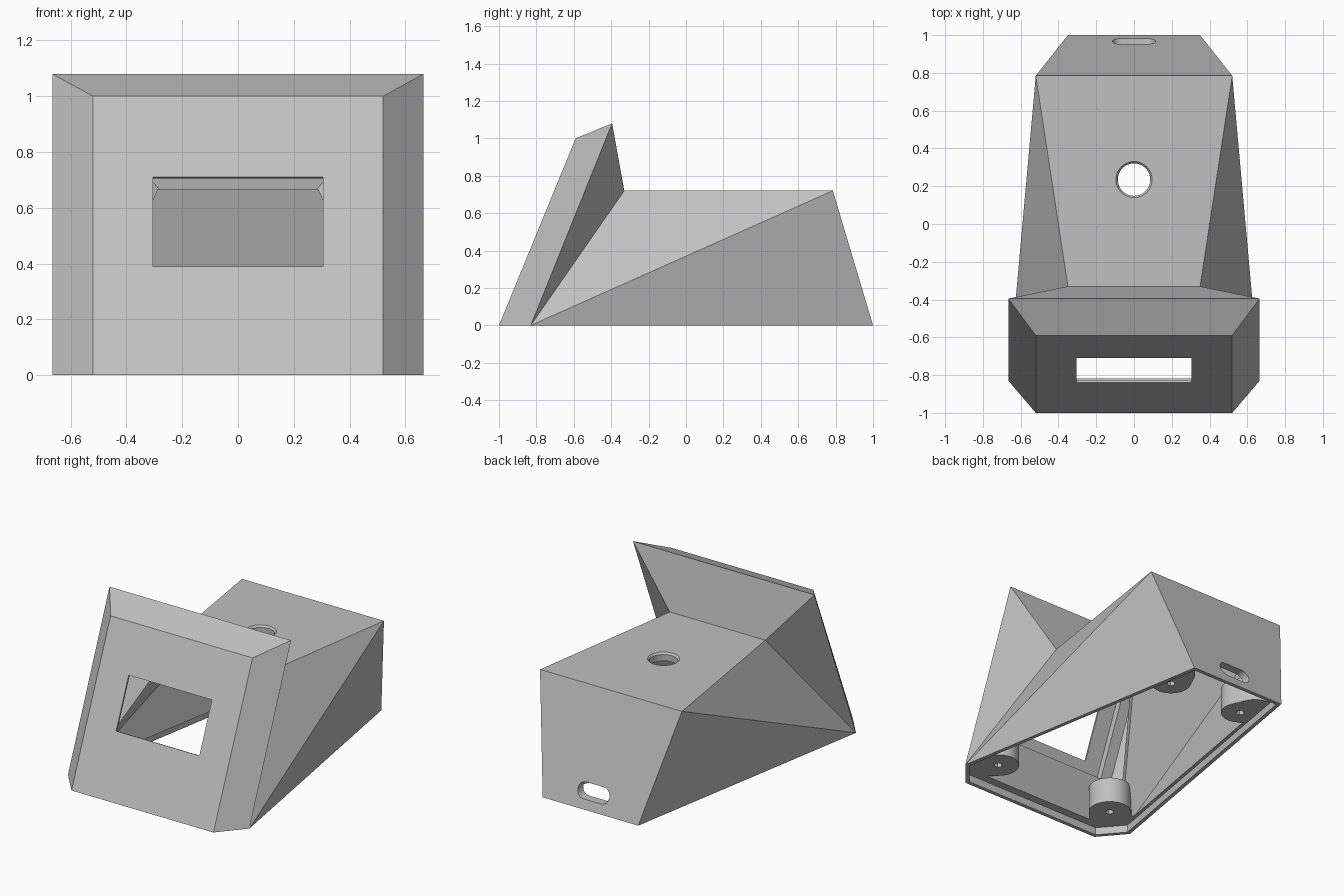
import bpy, bmesh, math
from mathutils import Vector, Matrix

if "Cube" in bpy.data.objects:
    bpy.data.objects.remove(bpy.data.objects["Cube"], do_unlink=True)

WALL, RIM, LIP = 0.055, 0.025, 0.05

grey = bpy.data.materials.new("plain grey plastic")
grey.use_nodes = True
grey.diffuse_color = (0.53, 0.53, 0.53, 1)
grey.node_tree.nodes["Principled BSDF"].inputs["Base Color"].default_value = (0.53, 0.53, 0.53, 1)

# Corner points of the left half; lower case letters are their mirror images
P = {k: Vector(v) for k, v in {
    "G": (0.52, -1, 0), "A": (0.665, -0.83, 0), "F": (0.52, -0.59, 1.0),
    "B": (0.665, -0.395, 1.08), "C": (0.35, -0.33, 0.72),
    "D": (0.52, 0.785, 0.72), "E": (0.35, 1, 0)}.items()}
for k in list(P):
    P[k.lower()] = Vector((-P[k].x, P[k].y, P[k].z))

HOOD = ["GgfF", "FfbB", "BbcC", "GFBA", "gfba", "ABC", "abc"]
BODY = ["CcdD", "DdeE", "ACD", "acd", "ADE", "ade"]
BASE = "GAEeag"


def finish(bm, name):
    bmesh.ops.recalc_face_normals(bm, faces=bm.faces)
    mesh = bpy.data.meshes.new(name)
    bm.to_mesh(mesh)
    bm.free()
    obj = bpy.data.objects.new(name, mesh)
    bpy.context.collection.objects.link(obj)
    mesh.materials.append(grey)
    return obj


def planes(faces, inside, offset):
    """Outward planes through the named faces, moved inwards by offset."""
    result = []
    for f in faces:
        a, b, c = (P[k] for k in f[:3])
        n = (b - a).cross(c - a).normalized()
        if n.dot(inside - a) > 0:
            n = -n
        result.append((a - n * offset, n))
    return result


def carve(cuts, name):
    """Convex solid left after cutting a big block by every plane."""
    bm = bmesh.new()
    bmesh.ops.create_cube(bm, size=6)
    for co, n in cuts:
        geom = bm.verts[:] + bm.edges[:] + bm.faces[:]
        bmesh.ops.bisect_plane(bm, geom=geom, dist=1e-6, plane_co=co, plane_no=n, clear_outer=True)
        bmesh.ops.holes_fill(bm, edges=[e for e in bm.edges if e.is_boundary], sides=0)
    return finish(bm, name)


def pill(centres, r0, r1, z0, z1, name, matrix=Matrix(), segs=32):
    """Upright solid wrapped around circles at the centres."""
    bm = bmesh.new()
    for x, y in centres:
        for r, z in ((r0, z0), (r1, z1)):
            for i in range(segs):
                t = math.tau * i / segs
                bm.verts.new((x + r * math.cos(t), y + r * math.sin(t), z))
    bmesh.ops.convex_hull(bm, input=bm.verts[:])
    bmesh.ops.dissolve_limit(bm, angle_limit=0.01, verts=bm.verts[:], edges=bm.edges[:])
    bm.transform(matrix)
    return finish(bm, name)


def box(sx, sz, y0, y1, name, matrix):
    bm = bmesh.new()
    bmesh.ops.create_cube(bm, size=1)
    bm.transform(matrix @ Matrix.Translation((0, (y0 + y1) / 2, 0)) @ Matrix.Diagonal((sx, y1 - y0, sz, 1)))
    return finish(bm, name)


def subtract(target, cutter, keep=False):
    mod = target.modifiers.new("cut", "BOOLEAN")
    mod.operation, mod.solver, mod.object = "DIFFERENCE", "EXACT", cutter
    bpy.context.view_layer.objects.active = target
    bpy.ops.object.modifier_apply(modifier=mod.name)
    if not keep:
        bpy.data.objects.remove(cutter, do_unlink=True)


# Outer shell
bm = bmesh.new()
verts = {k: bm.verts.new(v) for k, v in P.items()}
for f in HOOD + BODY + [BASE]:
    bm.faces.new([verts[k] for k in f])
case = finish(bm, "display_case")

# Hollow inside, in two convex rooms that overlap slightly
hood_mid, body_mid = Vector((0, -0.62, 0.5)), Vector((0, 0.2, 0.35))
floor = [(Vector((0, 0, -0.03)), Vector((0, 0, -1)))]
rooms = [
    carve(planes(HOOD, hood_mid, WALL) + planes(["AaC"], hood_mid, -0.01) + floor, "hood_room"),
    carve(planes(BODY, body_mid, WALL) + planes(["AaC"], body_mid, -0.01) + floor, "body_room")]

# Screw bosses stay standing in the corners of the rooms
screws = []
for side in (1, -1):
    for x, y, out_x, out_y, r in ((0.45, -0.77, 0.07, -0.07, 0.13), (0.28, 0.69, 0.04, 0.09, 0.12)):
        boss = pill([(side * x, y), (side * (x + out_x), y + out_y)], r, r, -0.1, 0.22, "boss")
        for room in rooms:
            subtract(room, boss, keep=True)
        bpy.data.objects.remove(boss, do_unlink=True)
        screws.append((side * x, y))
for room in rooms:
    subtract(case, room)

# Recess in the underside for a base plate
up = Vector((0, 0, 1))
edges = [(Vector((0, 0, LIP)), up), (Vector((0, 0, -0.05)), -up)]
for a, b in zip(BASE, BASE[1:] + BASE[0]):
    n = (P[b] - P[a]).cross(up).normalized()
    edges.append((P[a] - n * RIM, n))
subtract(case, carve(edges, "base_recess"))

# Screw holes
for s in screws:
    subtract(case, pill([s], 0.026, 0.026, -0.1, 0.16, "screw_hole", segs=6))

# Display window with a shallow pocket behind it
slope = (P["F"].y - P["G"].y) / P["F"].z
tilt = Matrix.Translation((0, -1 + slope * 0.55, 0.55)) @ Matrix.Rotation(-math.atan(slope), 4, "X")
subtract(case, box(0.84, 0.5, 0.012, 0.09, "display_pocket", tilt))
subtract(case, box(0.61, 0.346, -0.1, 0.1, "display_window", tilt))

# Button hole in the top, with a softened edge
button = [(0, 0.235)]
subtract(case, pill(button, 0.086, 0.086, 0.6, 0.8, "button_hole"))
subtract(case, pill(button, 0.084, 0.1, 0.705, 0.725, "button_edge"))

# Cable slot in the back
lie = Matrix.Translation((0, 0.95, 0.11)) @ Matrix.Rotation(math.pi / 2, 4, "X")
subtract(case, pill([(-0.065, 0), (0.065, 0)], 0.05, 0.05, -0.15, 0.12, "cable_slot", lie))

# Smooth the round parts, keep the facets crisp
bpy.ops.object.select_all(action="DESELECT")
case.select_set(True)
bpy.context.view_layer.objects.active = case
bpy.ops.object.shade_smooth_by_angle(angle=math.radians(18))
